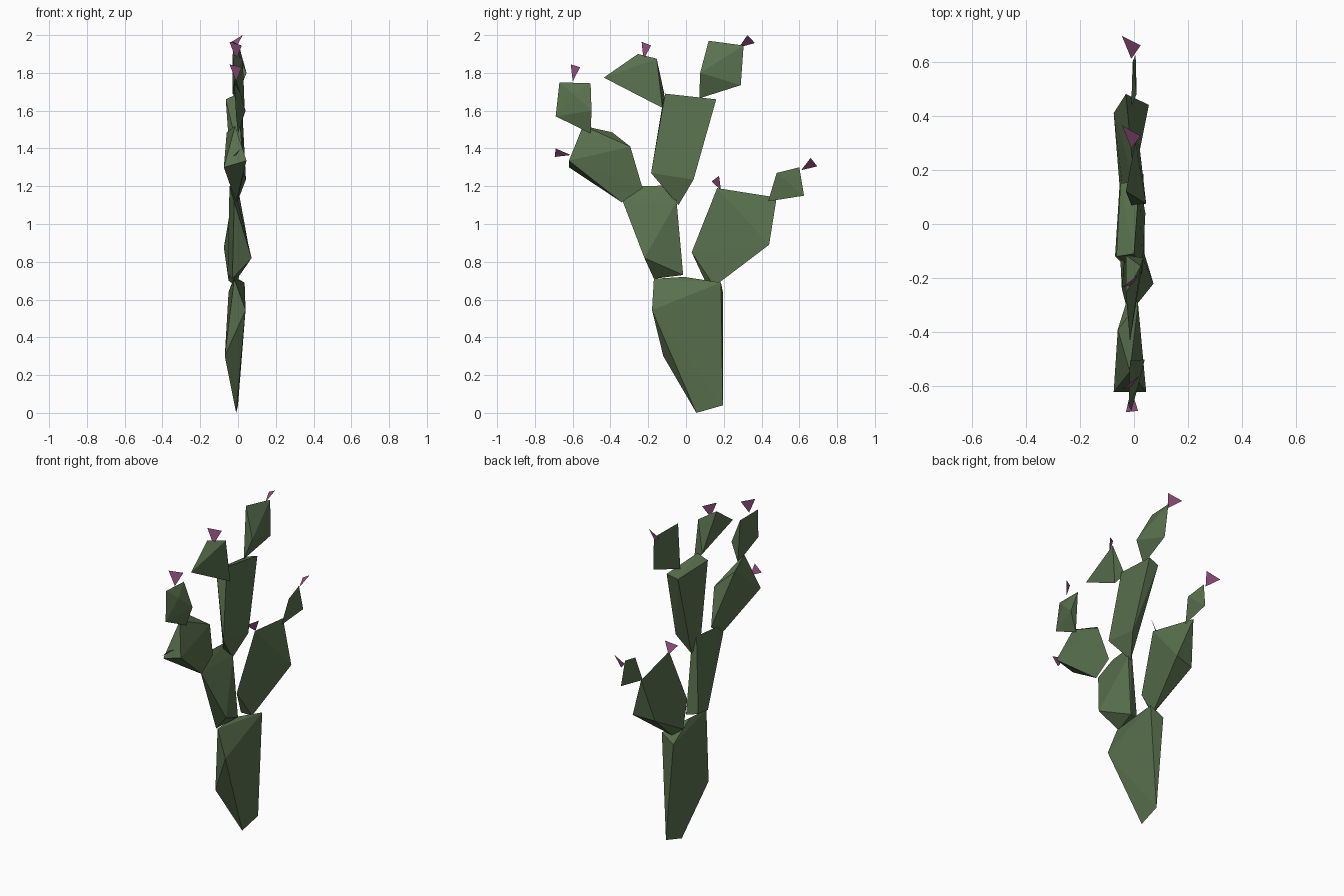
import bpy, bmesh


def material(name, rgb):
    m = bpy.data.materials.new(name)
    m.diffuse_color = (*rgb, 1)
    return m


GREEN = material("cactus green", (0.10, 0.165, 0.075))
PINK = material("flower pink", (0.32, 0.085, 0.23))


def finish(bm, name, mat):
    me = bpy.data.meshes.new(name)
    bm.to_mesh(me)
    bm.free()
    me.materials.append(mat)
    bpy.context.collection.objects.link(bpy.data.objects.new(name, me))


def pad(name, *points):
    """Faceted pad: convex hull around a few corner points."""
    bm = bmesh.new()
    for p in points:
        bm.verts.new(p)
    res = bmesh.ops.convex_hull(bm, input=bm.verts[:])
    loose = {g for g in res["geom_interior"] + res["geom_unused"]
             if isinstance(g, bmesh.types.BMVert)}
    bmesh.ops.delete(bm, geom=list(loose), context='VERTS')
    bmesh.ops.recalc_face_normals(bm, faces=bm.faces[:])
    finish(bm, name, GREEN)


def flower(name, *points):
    """Flat triangular blossom."""
    bm = bmesh.new()
    f = bm.faces.new([bm.verts.new(p) for p in points])
    f.normal_update()
    if f.normal.x < 0:
        f.normal_flip()
    finish(bm, name, PINK)


# Trunk
pad("trunk_pad", (-0.01, 0.055, 0.0), (0.0, 0.195, 0.04), (0.035, 0.185, 0.69),
    (-0.05, 0.195, 0.64), (-0.02, -0.17, 0.71), (-0.02, -0.01, 0.72),
    (0.04, -0.18, 0.545), (-0.07, -0.12, 0.30))

# Lower branches
pad("lower_front_pad", (-0.03, -0.17, 0.71), (0.01, -0.015, 0.73), (0.072, -0.22, 0.82),
    (-0.02, -0.335, 1.12), (-0.045, -0.24, 1.20), (-0.03, -0.06, 1.205),
    (0.0, -0.05, 1.12), (-0.055, -0.04, 0.74))
pad("lower_back_pad", (-0.05, 0.10, 0.70), (-0.01, 0.15, 0.67), (-0.03, 0.03, 0.85),
    (0.0, 0.165, 1.19), (-0.03, 0.48, 1.14), (0.055, 0.44, 0.89), (-0.075, 0.41, 0.875))

# Middle branches
pad("middle_pad", (-0.01, -0.04, 1.10), (-0.03, -0.10, 1.17), (0.042, 0.04, 1.235),
    (0.03, -0.185, 1.27), (-0.065, -0.12, 1.66), (0.0, -0.11, 1.69),
    (0.02, 0.16, 1.66), (-0.05, 0.15, 1.64))
pad("middle_front_pad", (0.045, -0.62, 1.335), (-0.075, -0.62, 1.30), (-0.015, -0.545, 1.52),
    (-0.06, -0.39, 1.485), (0.015, -0.295, 1.41), (-0.01, -0.23, 1.19), (-0.01, -0.34, 1.115))

# Upper pads
pad("top_front_pad", (-0.015, -0.435, 1.775), (-0.03, -0.255, 1.90), (0.025, -0.155, 1.875),
    (-0.03, -0.115, 1.69), (0.035, -0.125, 1.615))
pad("top_back_pad", (-0.01, 0.07, 1.665), (0.045, 0.075, 1.80), (-0.03, 0.12, 1.97),
    (0.005, 0.305, 1.945), (0.02, 0.29, 1.735))
pad("small_front_pad", (-0.01, -0.69, 1.57), (0.04, -0.50, 1.60), (0.0, -0.505, 1.48),
    (-0.02, -0.67, 1.75), (-0.015, -0.505, 1.745), (0.015, -0.60, 1.69))
pad("small_back_pad", (-0.01, 0.435, 1.12), (0.01, 0.48, 1.27), (-0.005, 0.60, 1.30),
    (0.006, 0.625, 1.15))

# Blossoms, narrow end on the pad
flower("top_back_flower", (-0.01, 0.28, 1.935), (0.025, 0.325, 2.0), (-0.045, 0.365, 1.958))
flower("small_back_flower", (-0.01, 0.61, 1.285), (0.025, 0.66, 1.35), (-0.045, 0.695, 1.305))
flower("top_front_flower", (-0.01, -0.225, 1.87), (-0.045, -0.235, 1.965), (0.02, -0.185, 1.945))
flower("small_front_flower", (-0.01, -0.60, 1.755), (-0.045, -0.61, 1.845), (0.02, -0.56, 1.83))
flower("middle_front_flower", (-0.01, -0.61, 1.365), (-0.03, -0.695, 1.355), (0.015, -0.69, 1.40))
flower("lower_back_flower", (-0.01, 0.185, 1.18), (-0.04, 0.135, 1.225), (0.02, 0.175, 1.255))
